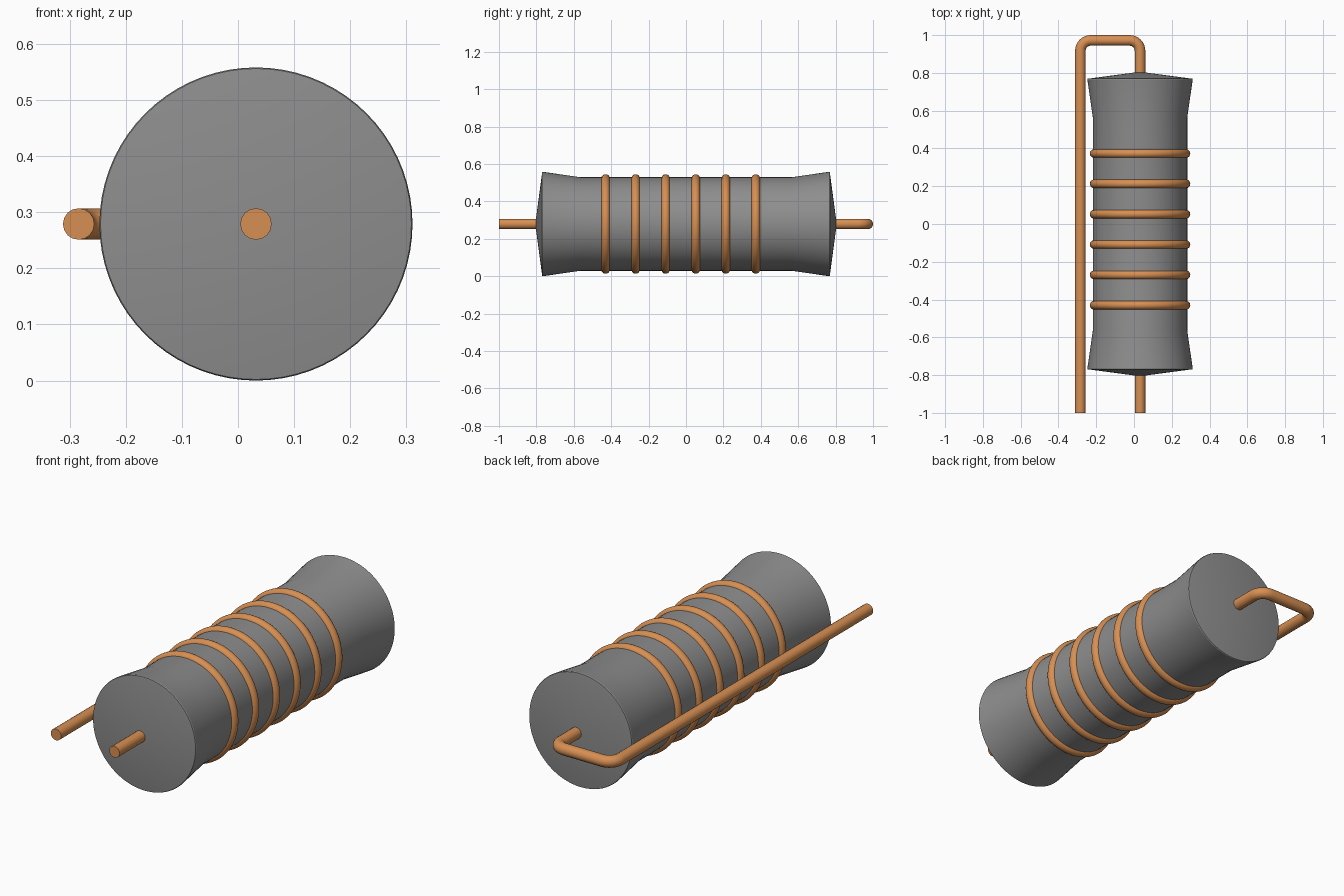
import bpy, math
from mathutils import Vector

if "Cube" in bpy.data.objects:
    bpy.data.objects.remove(bpy.data.objects["Cube"])

CX, CZ = 0.032, 0.279


def material(name, rgb):
    m = bpy.data.materials.new(name)
    m.diffuse_color = (*rgb, 1)
    m.use_nodes = True
    m.node_tree.nodes["Principled BSDF"].inputs["Base Color"].default_value = m.diffuse_color
    return m


copper = material("copper", (0.68, 0.275, 0.085))
dark_grey = material("dark_grey", (0.27, 0.27, 0.27))


def smooth(ob, angle=30):
    bpy.ops.object.select_all(action='DESELECT')
    ob.select_set(True)
    bpy.context.view_layer.objects.active = ob
    bpy.ops.object.shade_smooth_by_angle(angle=math.radians(angle))


def lathe(name, profile, n=72):
    """Revolve (y, radius) pairs round the body axis; zero radius makes a tip."""
    verts, rings, faces = [], [], []
    for y, r in profile:
        start = len(verts)
        count = n if r > 0 else 1
        for i in range(count):
            a = 2 * math.pi * i / n
            verts.append((CX + r * math.cos(a), y, CZ + r * math.sin(a)))
        rings.append([start + i % count for i in range(n)])
    for a, b in zip(rings, rings[1:]):
        for i in range(n):
            j = (i + 1) % n
            faces.append(list(dict.fromkeys((a[i], b[i], b[j], a[j]))))
    me = bpy.data.meshes.new(name)
    me.from_pydata(verts, [], faces)
    me.materials.append(dark_grey)
    ob = bpy.data.objects.new(name, me)
    bpy.context.collection.objects.link(ob)
    smooth(ob)
    return ob


def wire(name, corners, radius=0.028, bend=0.055):
    """Round wire through corner points in plan, right-angle bends filleted."""
    pts = [Vector(c) for c in corners]
    path = [pts[0]]
    for p, c, q in zip(pts, pts[1:], pts[2:]):
        u, v = (p - c).normalized(), (q - c).normalized()
        mid = c + (u + v) * bend
        for i in range(9):
            t = math.pi / 2 * i / 8
            path.append(mid - v * bend * math.cos(t) - u * bend * math.sin(t))
    path.append(pts[-1])
    cu = bpy.data.curves.new(name, 'CURVE')
    cu.dimensions = '3D'
    cu.bevel_depth = radius
    cu.bevel_resolution = 6
    cu.use_fill_caps = True
    sp = cu.splines.new('POLY')
    sp.points.add(len(path) - 1)
    for s, p in zip(sp.points, path):
        s.co = (p.x, p.y, CZ, 1)
    ob = bpy.data.objects.new(name, cu)
    bpy.context.collection.objects.link(ob)
    bpy.ops.object.select_all(action='DESELECT')
    ob.select_set(True)
    bpy.context.view_layer.objects.active = ob
    bpy.ops.object.convert(target='MESH')
    ob = bpy.context.object
    ob.data.materials.clear()
    ob.data.materials.append(copper)
    smooth(ob, 40)


# Flared cylindrical body with shallow conical ends
half = [(0.806, 0), (0.769, 0.277), (0.765, 0.279), (0.565, 0.25)]
lathe("body", [(-y, r) for y, r in half] + half[::-1])

# Copper bands
for i in range(6):
    bpy.ops.mesh.primitive_torus_add(
        location=(CX, -0.43 + i * 0.1606, CZ), rotation=(math.pi / 2, 0, 0),
        major_radius=0.243, minor_radius=0.023,
        major_segments=72, minor_segments=20)
    band = bpy.context.object
    band.name = f"band_{i + 1}"
    band.data.materials.append(copper)
    smooth(band, 60)

# Straight lead, and the lead folded back along the body
wire("front_lead", [(CX, -1, 0), (CX, -0.77, 0)])
wire("folded_lead", [(CX, 0.77, 0), (CX, 0.972, 0), (-0.284, 0.972, 0), (-0.284, -1, 0)])
